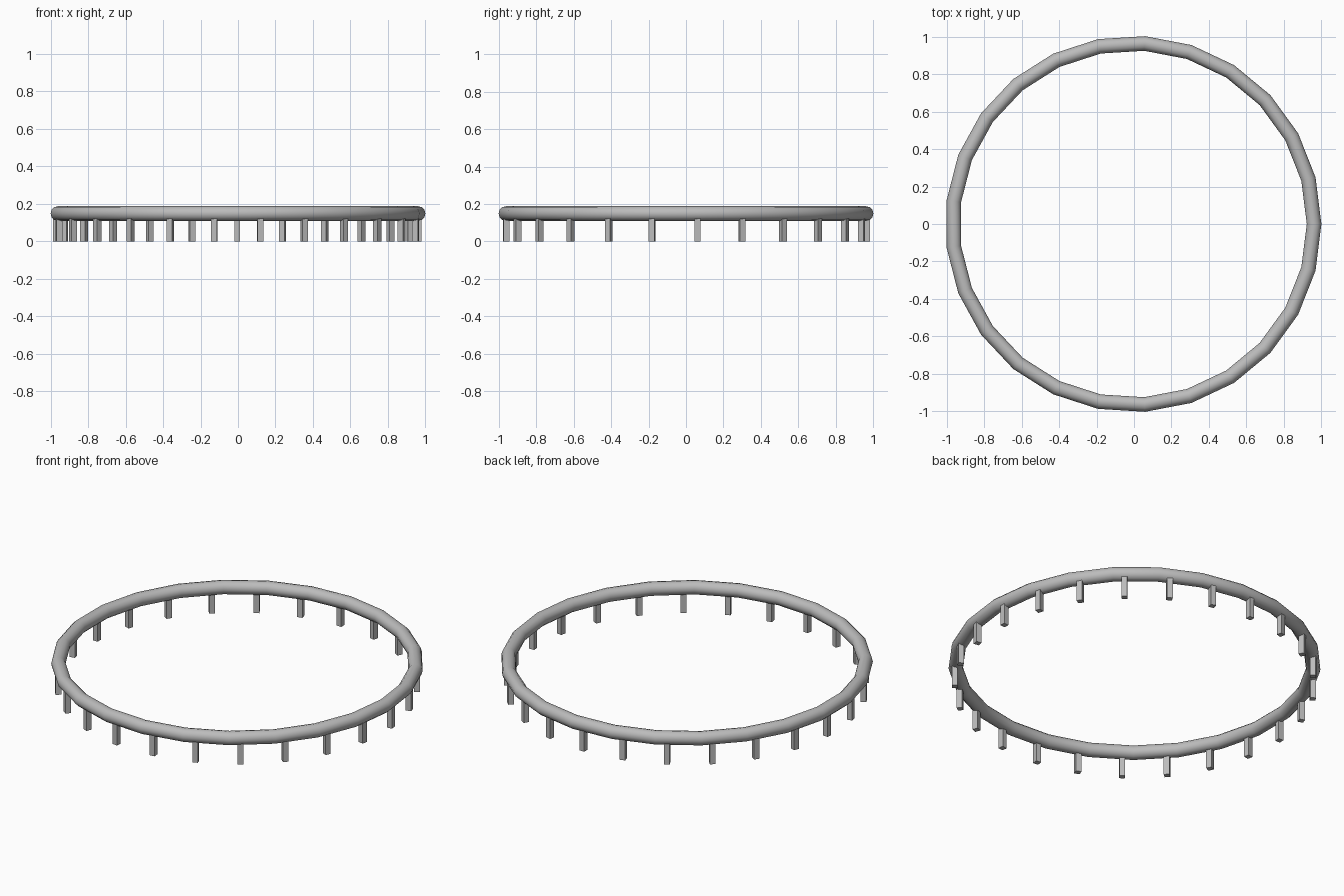
import bpy
import bmesh
from math import cos, sin, pi, radians
from mathutils import Matrix

cube = bpy.data.objects.get("Cube")
if cube:
    bpy.data.objects.remove(cube, do_unlink=True)

SIDES = 25          # ring segments and legs
TUBE_SIDES = 12
RING_R, TUBE_R, RING_Z = 0.965, 0.039, 0.149
LEG_R, LEG_W, LEG_H = 0.969, 0.031, 0.13
CENTRE_X = -0.004

grey = bpy.data.materials.new("grey metal")
grey.use_nodes = True
colour = (0.5, 0.5, 0.5, 1)
grey.diffuse_color = colour
grey.node_tree.nodes["Principled BSDF"].inputs["Base Color"].default_value = colour


def add_object(name, bm):
    bmesh.ops.recalc_face_normals(bm, faces=bm.faces)
    mesh = bpy.data.meshes.new(name)
    bm.to_mesh(mesh)
    bm.free()
    mesh.materials.append(grey)
    obj = bpy.data.objects.new(name, mesh)
    obj.location.x = CENTRE_X
    bpy.context.collection.objects.link(obj)
    return obj


# Ring: a round tube swept around a 25-sided loop
bm = bmesh.new()
loops = []
for i in range(SIDES):
    a = 2 * pi * i / SIDES
    loop = []
    for j in range(TUBE_SIDES):
        t = 2 * pi * j / TUBE_SIDES
        r = RING_R + TUBE_R * cos(t)
        loop.append(bm.verts.new((r * cos(a), r * sin(a), RING_Z + TUBE_R * sin(t))))
    loops.append(loop)
for i in range(SIDES):
    near, far = loops[i], loops[(i + 1) % SIDES]
    for j in range(TUBE_SIDES):
        k = (j + 1) % TUBE_SIDES
        bm.faces.new((near[j], far[j], far[k], near[k]))
ring = add_object("ring", bm)
bpy.context.view_layer.objects.active = ring
ring.select_set(True)
bpy.ops.object.shade_smooth_by_angle(angle=radians(40))
ring.select_set(False)

# Legs: square posts turned to face outwards, one at the middle of the back
for i in range(SIDES):
    bm = bmesh.new()
    bmesh.ops.create_cube(
        bm, size=1,
        matrix=Matrix.Rotation(pi / 2 + 2 * pi * i / SIDES, 4, "Z")
        @ Matrix.Translation((LEG_R, 0, LEG_H / 2))
        @ Matrix.Diagonal((LEG_W, LEG_W, LEG_H, 1)))
    add_object(f"leg_{i + 1}", bm)
